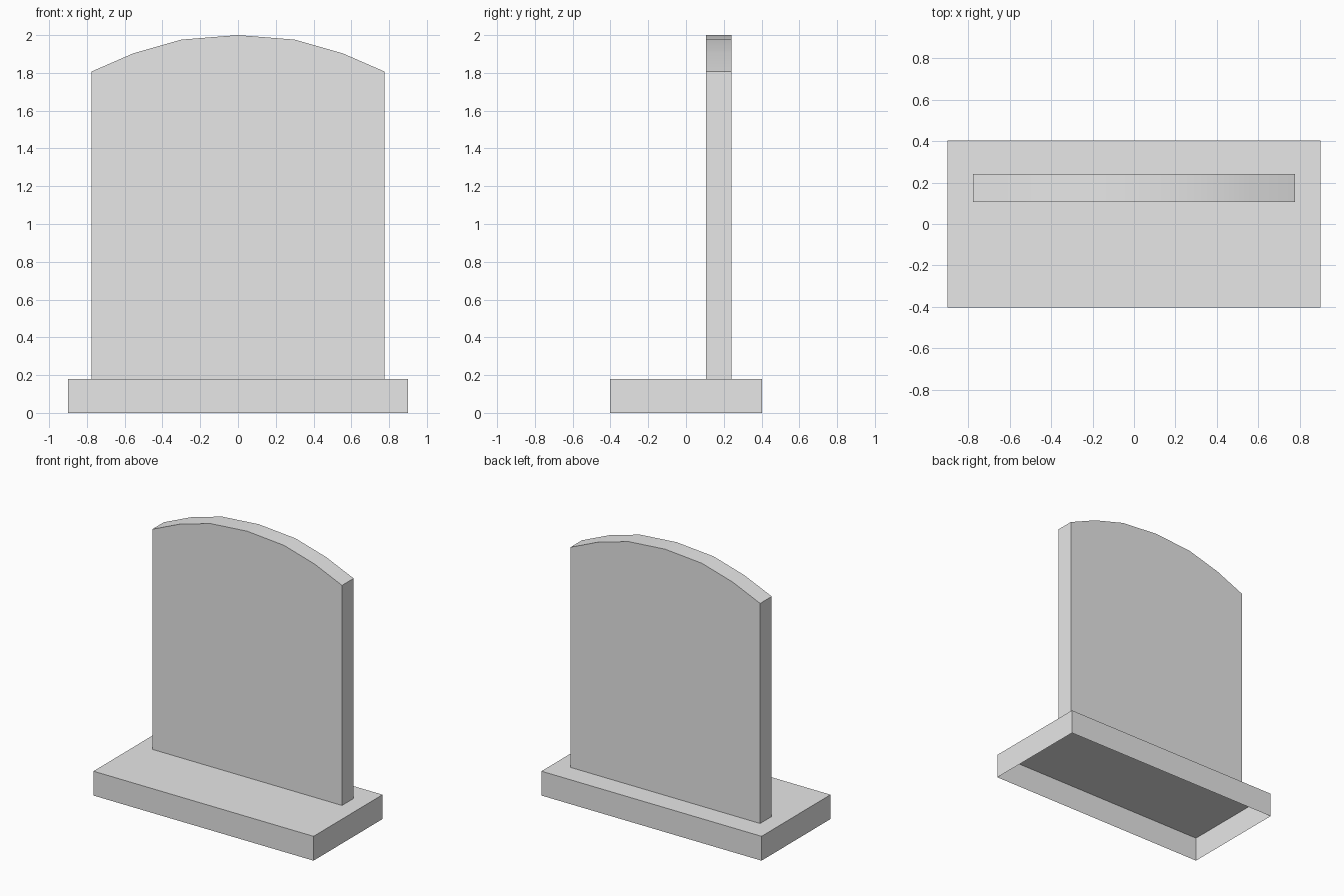
import bpy
import bmesh
import math

cube = bpy.data.objects.get("Cube")
if cube:
    bpy.data.objects.remove(cube, do_unlink=True)

# Single stone colour
stone = bpy.data.materials.new("light_grey_stone")
stone.use_nodes = True
GREY = (0.8, 0.8, 0.8, 1.0)
stone.diffuse_color = GREY
stone.node_tree.nodes["Principled BSDF"].inputs["Base Color"].default_value = GREY


def finish(name, bm):
    """Turn a bmesh into a named, coloured object."""
    mesh = bpy.data.meshes.new(name)
    bm.to_mesh(mesh)
    bm.free()
    mesh.materials.append(stone)
    obj = bpy.data.objects.new(name, mesh)
    bpy.context.collection.objects.link(obj)
    return obj


def extrude_profile(profile, offset):
    """Extrude a closed outline into a solid with outward normals."""
    bm = bmesh.new()
    face = bm.faces.new([bm.verts.new(p) for p in profile])
    result = bmesh.ops.extrude_face_region(bm, geom=[face], use_keep_orig=True)
    moved = [v for v in result["geom"] if isinstance(v, bmesh.types.BMVert)]
    bmesh.ops.translate(bm, verts=moved, vec=offset)
    bmesh.ops.recalc_face_normals(bm, faces=bm.faces)
    return bm


# Plinth: a box that is open underneath
HALF_X, HALF_Y, PLINTH_TOP = 0.90, 0.403, 0.18
corners = [(-HALF_X, -HALF_Y, 0), (HALF_X, -HALF_Y, 0),
           (HALF_X, HALF_Y, 0), (-HALF_X, HALF_Y, 0)]
bm = extrude_profile(corners, (0, 0, PLINTH_TOP))
bm.normal_update()
underside = [f for f in bm.faces if f.normal.z < -0.5]
bmesh.ops.delete(bm, geom=underside, context="FACES_ONLY")
finish("plinth", bm)

# Upright slab with a faceted arched top, mirrored about the centre
FRONT_Y, BACK_Y = 0.107, 0.242
half = [(0.776, PLINTH_TOP), (0.776, 1.807), (0.553, 1.904), (0.301, 1.976)]
outline = half + [(0.0, 2.0)] + [(-x, z) for x, z in reversed(half)]
bm = extrude_profile([(x, FRONT_Y, z) for x, z in outline],
                     (0, BACK_Y - FRONT_Y, 0))
slab = finish("upright_slab", bm)

# Smooth the arch while keeping the slab edges sharp
bpy.ops.object.select_all(action="DESELECT")
slab.select_set(True)
bpy.context.view_layer.objects.active = slab
bpy.ops.object.shade_smooth_by_angle(angle=math.radians(30))
